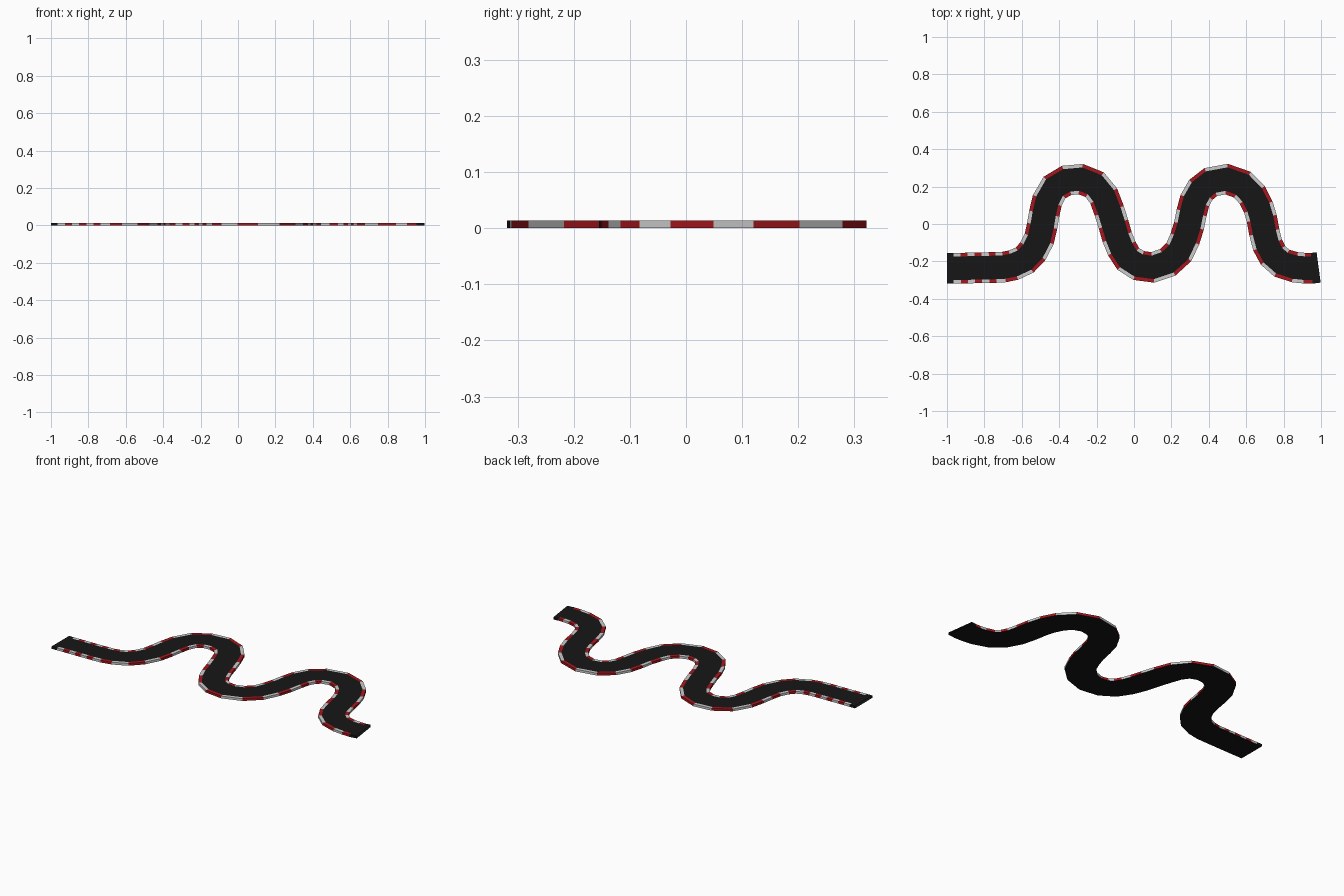
import bpy
from mathutils import Vector

if "Cube" in bpy.data.objects:
    bpy.data.objects.remove(bpy.data.objects["Cube"])

HALF = 0.082    # half of the full track width
KERB = 0.019    # kerb strip width
TOP = 0.0135    # slab height


def material(name, rgb):
    m = bpy.data.materials.new(name)
    m.diffuse_color = (*rgb, 1)
    m.use_nodes = True
    m.node_tree.nodes["Principled BSDF"].inputs["Base Color"].default_value = m.diffuse_color
    return m


black = material("asphalt", (0.008, 0.008, 0.008))
red = material("kerb_red_paint", (0.38, 0.008, 0.012))
white = material("kerb_white_paint", (0.6, 0.6, 0.6))

# centreline: dense straight lead-in, then the winding bends
lead = [(-1, -0.237), (-0.965, -0.237)]
lead += [(-0.965 + 0.038 * i, -0.237 + 0.0008 * i) for i in range(1, 7)]
bends = [(-0.695, -0.23), (-0.645, -0.22), (-0.585, -0.193), (-0.54, -0.145),
         (-0.507, -0.08), (-0.491, -0.01), (-0.48, 0.055), (-0.464, 0.125),
         (-0.425, 0.195), (-0.36, 0.233), (-0.285, 0.24), (-0.21, 0.21),
         (-0.162, 0.15), (-0.132, 0.07), (-0.11, 0), (-0.09, -0.07),
         (-0.066, -0.13), (-0.03, -0.187), (0.025, -0.222), (0.10, -0.232),
         (0.18, -0.205), (0.24, -0.15), (0.272, -0.08), (0.294, -0.01),
         (0.308, 0.06), (0.325, 0.125), (0.357, 0.182), (0.41, 0.224),
         (0.495, 0.24), (0.58, 0.21), (0.632, 0.155), (0.665, 0.09),
         (0.683, 0.03), (0.697, -0.045), (0.714, -0.112), (0.743, -0.167),
         (0.79, -0.209), (0.86, -0.231), (0.91, -0.236), (0.95, -0.237),
         (0.987, -0.232)]
path = [Vector(p) for p in lead + bends]
last = len(path) - 1

# sideways direction at every station
sides = []
for i in range(last + 1):
    a, b = path[max(i - 1, 0)], path[min(i + 1, last)]
    back = (path[i] - a).normalized() if i else Vector((0, 0))
    ahead = (b - path[i]).normalized() if i < last else Vector((0, 0))
    t = (back + ahead).normalized()
    sides.append(Vector((-t.y, t.x)))


def station(i, off, z):
    p = path[i] + sides[i] * off
    return (p.x, p.y, z)


def sweep(name, mat, profiles, segments):
    """Sweep open (offset, z) profiles over the chosen path segments."""
    verts, faces = [], []
    for i in segments:
        for prof in profiles:
            for p, q in zip(prof, prof[1:]):
                n = len(verts)
                verts += [station(i, *p), station(i + 1, *p),
                          station(i + 1, *q), station(i, *q)]
                faces.append((n, n + 1, n + 2, n + 3))
    me = bpy.data.meshes.new(name)
    me.from_pydata(verts, [], faces)
    me.materials.append(mat)
    ob = bpy.data.objects.new(name, me)
    bpy.context.collection.objects.link(ob)


inner = HALF - KERB
# road surface and underside
sweep("road", black, [[(-inner, TOP), (inner, TOP)][::-1], [(-HALF, 0), (HALF, 0)]],
      range(last))
# plain black edges at both ends
kerb = [[(s * HALF, 0), (s * HALF, TOP), (s * inner, TOP)] for s in (1, -1)]
kerb[1].reverse()
sweep("road_end_edges", black, kerb, [0, last - 1])
# alternating kerb blocks along both sides
peak = len(lead) + 9
blocks = range(1, last - 1)
sweep("white_kerbs", white, kerb, [i for i in blocks if (i - peak) % 2 == 0])
sweep("red_kerbs", red, kerb, [i for i in blocks if (i - peak) % 2])

# consistent outward faces (the road tube is open at its ends)
for ob in bpy.context.collection.objects:
    for f in ob.data.polygons:
        c, n = f.center, f.normal
        if abs(n.z) > 0.5 and (n.z > 0) != (c.z > TOP / 2):
            f.flip()
        elif abs(n.z) <= 0.5:
            near = min(((path[i] + path[i + 1]) / 2 for i in range(last)),
                       key=lambda m: (m - c.xy).length)
            if n.xy.dot(c.xy - near) < 0:
                f.flip()
